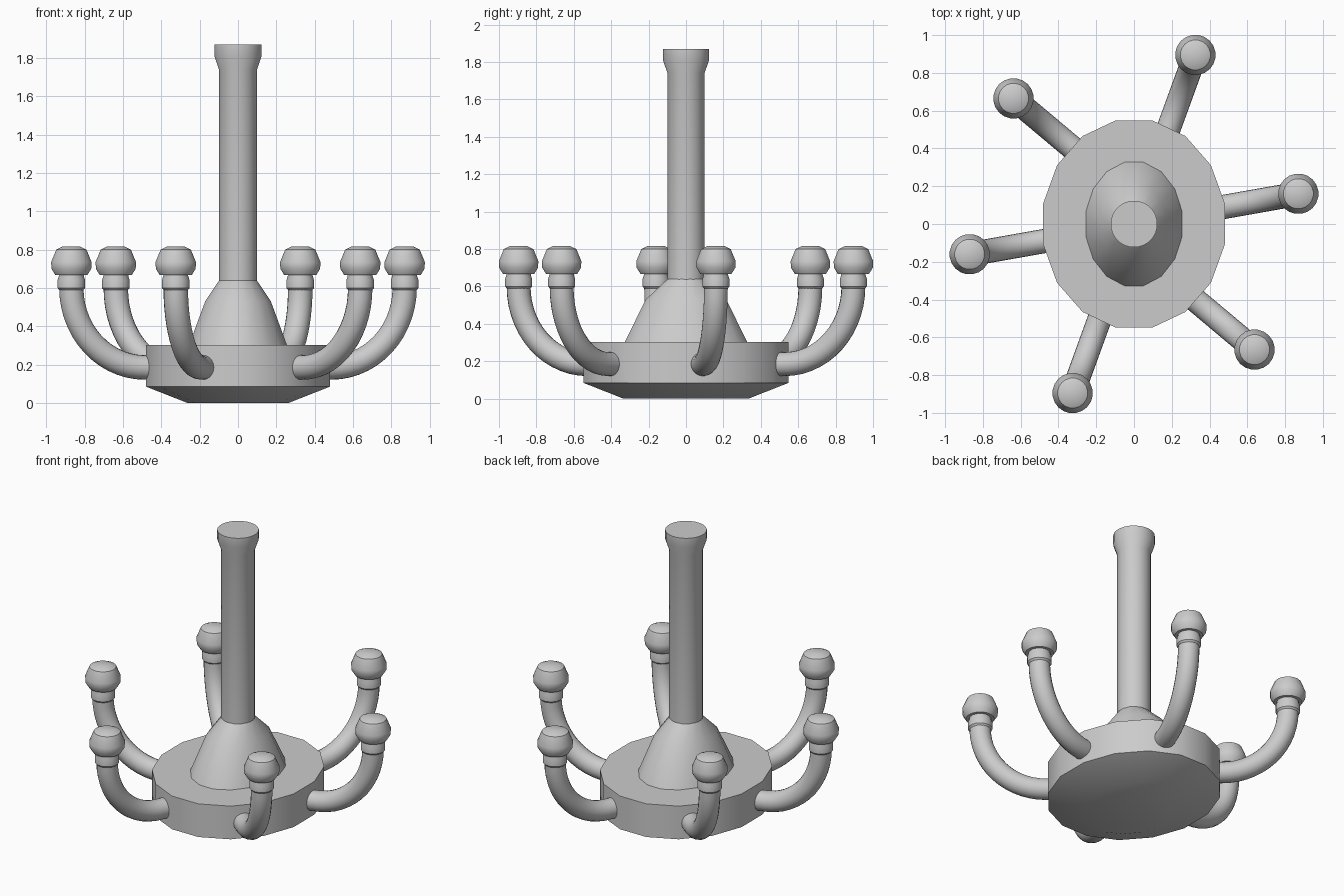
import bpy, bmesh, math
from mathutils import Vector

cube = bpy.data.objects.get("Cube")
if cube:
    bpy.data.objects.remove(cube, do_unlink=True)

GREY = (0.6, 0.6, 0.6, 1)
grey = bpy.data.materials.new("plain grey")
grey.use_nodes = True
grey.diffuse_color = GREY
grey.node_tree.nodes["Principled BSDF"].inputs["Base Color"].default_value = GREY


def loft(name, rings, sharp=30):
    """Skin closed rings of points, cap both ends and shade by angle."""
    bm = bmesh.new()
    loops = [[bm.verts.new(p) for p in ring] for ring in rings]
    n = len(loops[0])
    for low, high in zip(loops, loops[1:]):
        for i in range(n):
            j = (i + 1) % n
            bm.faces.new((low[i], low[j], high[j], high[i]))
    bm.faces.new(loops[0][::-1])
    bm.faces.new(loops[-1])
    bmesh.ops.recalc_face_normals(bm, faces=bm.faces)
    mesh = bpy.data.meshes.new(name)
    bm.to_mesh(mesh)
    bm.free()
    obj = bpy.data.objects.new(name, mesh)
    bpy.context.collection.objects.link(obj)
    mesh.materials.append(grey)
    bpy.ops.object.select_all(action='DESELECT')
    obj.select_set(True)
    bpy.context.view_layer.objects.active = obj
    bpy.ops.object.shade_smooth_by_angle(angle=math.radians(sharp))
    return obj


def oval(rx, ry, z, sides, cx=0, cy=0):
    """Horizontal oval ring with flats facing the axes."""
    turn = [2 * math.pi * (i + 0.5) / sides for i in range(sides)]
    return [(cx + rx * math.cos(a), cy + ry * math.sin(a), z) for a in turn]


# Oval base with a sloped underside
loft("base", [oval(rx, ry, z, 16) for rx, ry, z in
              [(0.27, 0.34, 0), (0.49, 0.56, 0.085), (0.49, 0.56, 0.303)]])

# Oval foot of the stem, rounding in to the column
loft("stem_foot", [oval(rx, ry, z, 16) for rx, ry, z in
                   [(0.265, 0.34, 0.29), (0.175, 0.22, 0.53), (0.10, 0.10, 0.64)]], 40)

# Column with a flared cap
loft("column", [oval(r, r, z, 24) for r, z in
                [(0.10, 0.6), (0.10, 1.74), (0.124, 1.81), (0.124, 1.87)]], 35)

# Curved arms: tip position and heading, each mirrored through the centre
REACH, LOW, HIGH, TUBE, SIDES = 0.39, 0.185, 0.60, 0.064, 20
COLLAR = [(0.06, 0.585), (0.073, 0.60), (0.073, 0.64), (0.066, 0.662), (0.066, 0.69)]
KNOB = [(0.085, 0.668), (0.105, 0.70), (0.107, 0.735), (0.08, 0.80), (0.045, 0.817)]


def arm(label, tip_x, tip_y, heading):
    out = Vector((math.cos(heading), math.sin(heading), 0))
    side = Vector((-out.y, out.x, 0))
    tip = Vector((tip_x, tip_y, HIGH))
    rings = []
    steps = 14
    for k in range(-1, steps + 1):
        t = max(k, 0) / steps * math.pi / 2
        centre = tip - out * REACH * (1 - math.sin(t))
        centre.z = HIGH - (HIGH - LOW) * math.cos(t)
        if k < 0:
            centre -= out * 0.08  # buried root
        normal = out * math.sin(t) - Vector((0, 0, math.cos(t)))
        angles = [2 * math.pi * i / SIDES for i in range(SIDES)]
        rings.append([centre + (normal * math.cos(a) + side * math.sin(a)) * TUBE
                      for a in angles])
    loft("arm_" + label, rings)
    for part, profile in (("collar_", COLLAR), ("knob_", KNOB)):
        loft(part + label, [oval(r, r, z, SIDES, tip_x, tip_y) for r, z in profile], 40)


ARMS = [("side", 0.87, 0.16, 10), ("rear", 0.325, 0.895, 70), ("corner", -0.638, 0.665, 140)]
for place, x, y, degrees in ARMS:
    arm(place, x, y, math.radians(degrees))
    arm(place + "_opposite", -x, -y, math.radians(degrees + 180))
